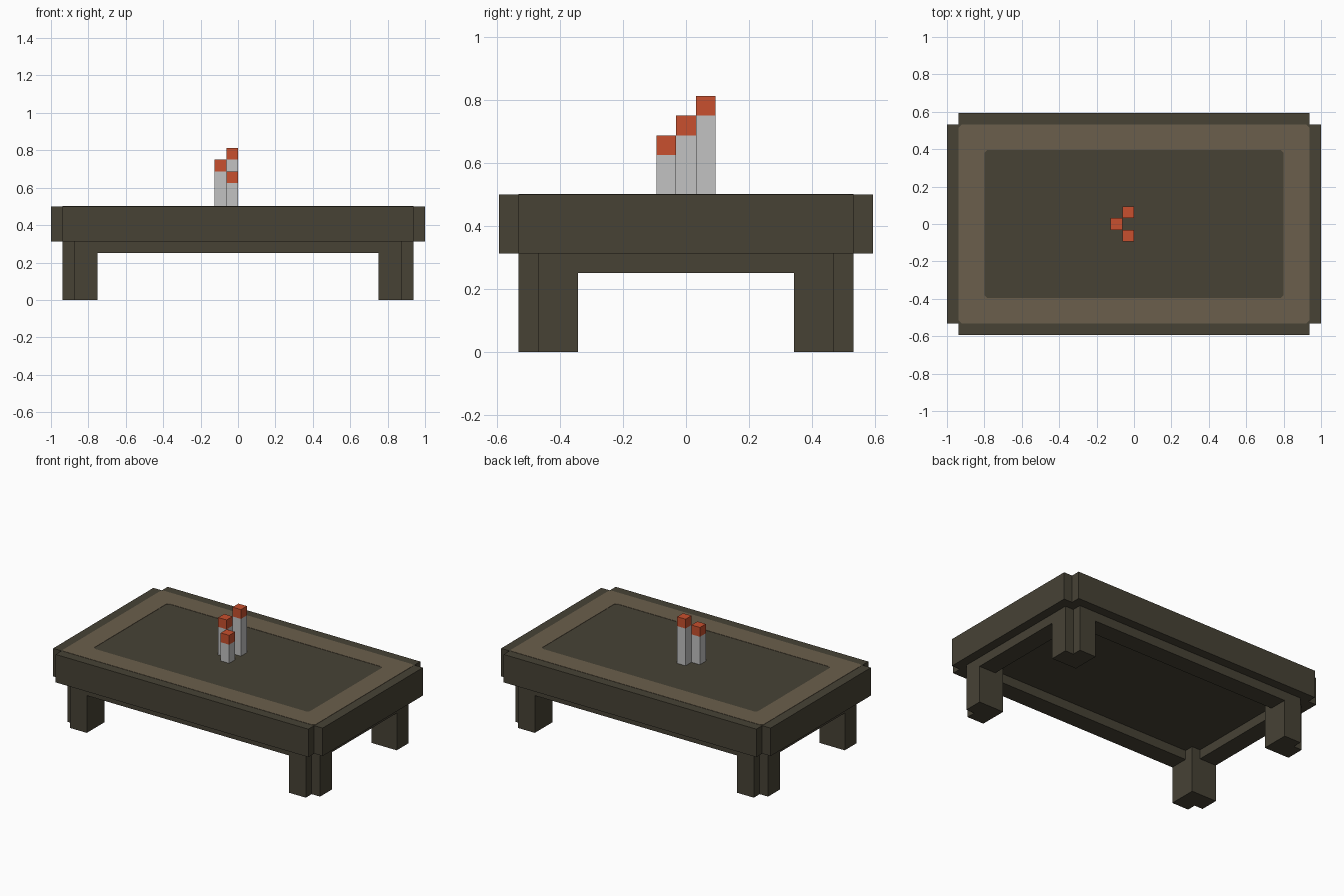
import bpy, bmesh

cube = bpy.data.objects.get("Cube")
if cube:
    bpy.data.objects.remove(cube, do_unlink=True)

U = 0.0625           # block size the whole table is laid out on
TOP, RAIL_TOP, RAIL_LOW = 8 * U, 5 * U, 4 * U


def material(name, rgb):
    linear = [(c / 255 / 12.92) if c < 11 else ((c / 255 + 0.055) / 1.055) ** 2.4 for c in rgb]
    mat = bpy.data.materials.new(name)
    mat.use_nodes = True
    mat.diffuse_color = (*linear, 1)
    mat.node_tree.nodes["Principled BSDF"].inputs["Base Color"].default_value = (*linear, 1)
    return mat


dark_wood = material("dark wood", (71, 66, 53))
light_wood = material("light wood", (107, 95, 76))
wax = material("pale wax", (194, 194, 194))
flame = material("flame orange", (200, 80, 46))


def finish(name, bm, mat):
    bmesh.ops.recalc_face_normals(bm, faces=bm.faces)
    mesh = bpy.data.meshes.new(name)
    bm.to_mesh(mesh)
    bm.free()
    mesh.materials.append(mat)
    obj = bpy.data.objects.new(name, mesh)
    bpy.context.collection.objects.link(obj)
    return obj


def extrude(bm, faces, height):
    """Give flat faces a thickness."""
    geom = bmesh.ops.extrude_face_region(bm, geom=faces, use_keep_orig=True)["geom"]
    verts = [v for v in geom if isinstance(v, bmesh.types.BMVert)]
    bmesh.ops.translate(bm, verts=verts, vec=(0, 0, height))


def prism(name, outline, z0, z1, mat):
    bm = bmesh.new()
    face = bm.faces.new([bm.verts.new((x, y, z0)) for x, y in outline])
    extrude(bm, [face], z1 - z0)
    return finish(name, bm, mat)


def block(name, x0, x1, y0, y1, z0, z1, mat):
    return prism(name, [(x0, y0), (x1, y0), (x1, y1), (x0, y1)], z0, z1, mat)


def mirrored(quarter):
    """Repeat the +x +y corner points around all four corners."""
    back = quarter[::-1]
    return (quarter + [(-x, y) for x, y in back]
            + [(-x, -y) for x, y in quarter] + [(x, -y) for x, y in back])


# Table top with notched corners
X, Y = 16 * U, 9.5 * U
prism("table_top", mirrored([(X, Y - U), (X - U, Y - U), (X - U, Y)]), RAIL_TOP, TOP, dark_wood)

# Legs, each with its outer corner notched
LX, LY = 15 * U, 8.5 * U
IX, IY = LX - 3 * U, LY - 3 * U
leg = [(IX, IY), (LX, IY), (LX, LY - U), (LX - U, LY - U), (LX - U, LY), (IX, LY)]
for side, sx in (("left", 1), ("right", -1)):
    for end, sy in (("front", -1), ("back", 1)):
        prism(f"{end}_{side}_leg", [(x * sx, y * sy) for x, y in leg], 0, RAIL_TOP, dark_wood)

# Rails under the top, flush with the outside of the legs
T = 2 * U
for end, y0, y1 in (("front", -LY, T - LY), ("back", LY - T, LY)):
    block(f"{end}_rail", -IX, IX, y0, y1, RAIL_LOW, RAIL_TOP, dark_wood)
for side, x0, x1 in (("left", LX - T, LX), ("right", -LX, T - LX)):
    block(f"{side}_rail", x0, x1, -IY, IY, RAIL_LOW, RAIL_TOP, dark_wood)


# Pale border inlaid around the top, with slightly clipped corners
def clipped(x, y, c=0.015):
    return mirrored([(x, y - c), (x - c, y)])


bm = bmesh.new()
outer, inner = [[bm.verts.new((x, y, TOP)) for x, y in clipped(*size)]
                for size in ((LX, LY), (0.8, 0.395))]
n = len(outer)
ring = [bm.faces.new((outer[i], outer[(i + 1) % n], inner[(i + 1) % n], inner[i])) for i in range(n)]
extrude(bm, ring, 0.002)
finish("border_inlay", bm, light_wood)

# Three square candles of rising height
for name, x, y, height in (("front", -U / 2, -U, 3), ("middle", -1.5 * U, 0, 4), ("back", -U / 2, U, 5)):
    h = U / 2
    tip = TOP + height * U
    block(f"{name}_candle", x - h, x + h, y - h, y + h, TOP, tip - U, wax)
    block(f"{name}_candle_flame", x - h, x + h, y - h, y + h, tip - U, tip, flame)
